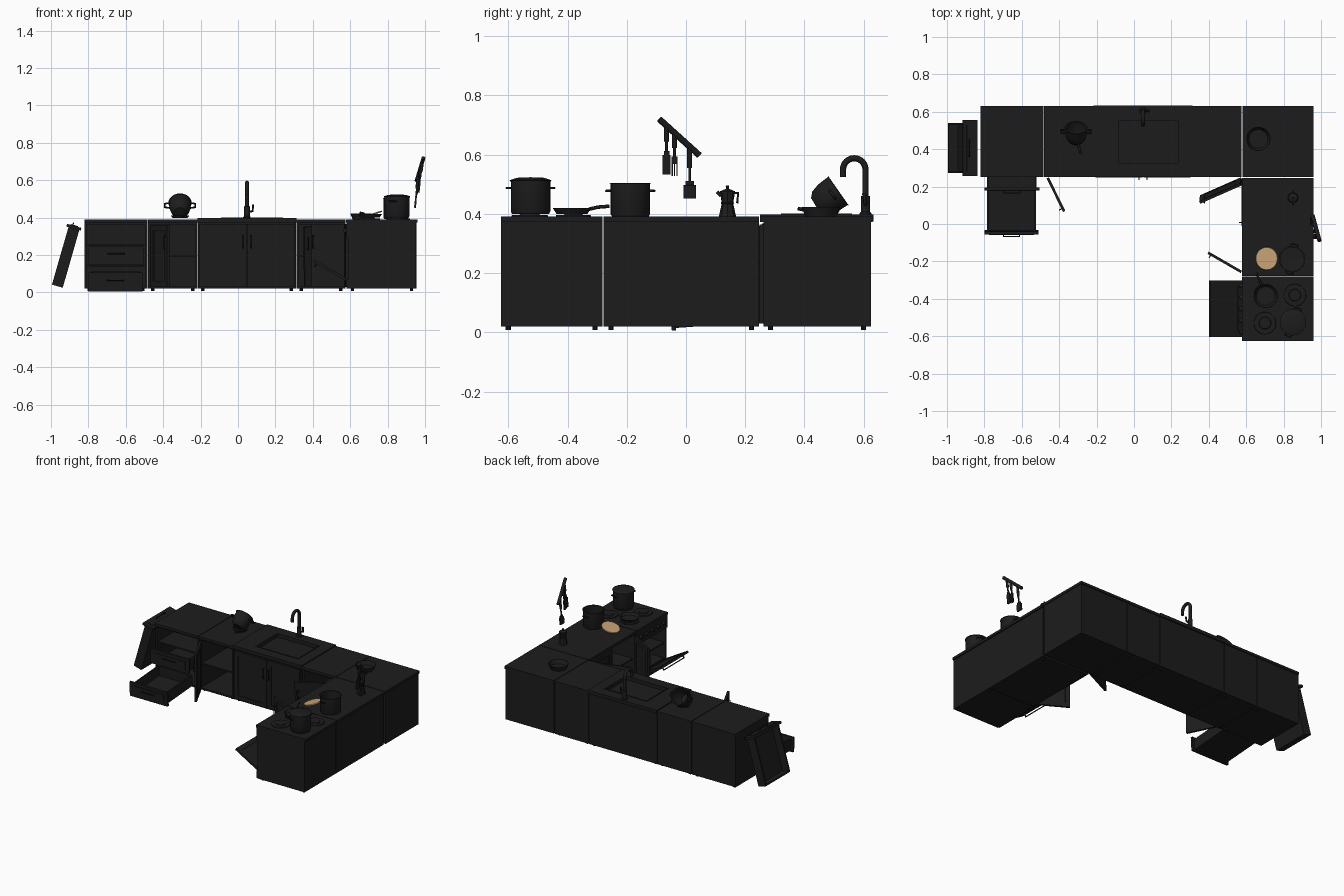
import bpy, bmesh, math
from mathutils import Matrix, Vector

if "Cube" in bpy.data.objects:
    bpy.data.objects.remove(bpy.data.objects["Cube"])

T = Matrix.Translation
def R(deg, ax): return Matrix.Rotation(math.radians(deg), 4, ax)
def mat(name, c):
    m = bpy.data.materials.new(name); m.diffuse_color = (*c, 1); return m
DARK = mat("dark", (0.012, 0.012, 0.012))
WOOD = mat("wood", (0.58, 0.36, 0.18))

def add(name, me, M=Matrix(), m=DARK):
    o = bpy.data.objects.new(name, me)
    bpy.context.collection.objects.link(o)
    o.matrix_world = M
    me.materials.clear(); me.materials.append(m)
    return o

def boxes(name, bs, M=Matrix()):
    """one object from boxes (x0,x1,y0,y1,z0,z1)"""
    bm = bmesh.new()
    for a, b, c, d, e, f in bs:
        bmesh.ops.create_cube(bm, size=1, matrix=T(((a+b)/2, (c+d)/2, (e+f)/2)) @ Matrix.Diagonal((b-a, d-c, f-e, 1)))
    me = bpy.data.meshes.new(name); bm.to_mesh(me); bm.free()
    return add(name, me, M)

def lathe(name, prof, M, m=DARK, n=28):
    bm = bmesh.new()
    vs = [bm.verts.new((r, 0, z)) for r, z in prof]
    es = [bm.edges.new(p) for p in zip(vs, vs[1:])]
    bmesh.ops.spin(bm, geom=vs + es, cent=(0, 0, 0), axis=(0, 0, 1), angle=2*math.pi, steps=n)
    bmesh.ops.remove_doubles(bm, verts=bm.verts, dist=1e-5)
    bmesh.ops.recalc_face_normals(bm, faces=bm.faces)
    for f in bm.faces: f.smooth = True
    for e in bm.edges:
        if len(e.link_faces) == 2 and e.calc_face_angle(0) > 0.6: e.smooth = False
    me = bpy.data.meshes.new(name); bm.to_mesh(me); bm.free()
    return add(name, me, M, m)

def tube(name, pts, r, M=Matrix()):
    cu = bpy.data.curves.new(name, 'CURVE'); cu.dimensions = '3D'
    cu.bevel_depth = r; cu.bevel_resolution = 2; cu.use_fill_caps = True
    s = cu.splines.new('POLY'); s.points.add(len(pts) - 1)
    for p, q in zip(s.points, pts): p.co = (*q, 1)
    o = bpy.data.objects.new(name, cu); bpy.context.collection.objects.link(o)
    dg = bpy.context.evaluated_depsgraph_get()
    me = bpy.data.meshes.new_from_object(o.evaluated_get(dg))
    bpy.data.objects.remove(o)
    return add(name, me, M)

# frames: local x along the run, -y is the front, y = 0 the counter edge
BACK = T((0, 0.25, 0))
SIDE = T((0.577, 0, 0)) @ R(-90, 'Z')

def carcass(name, x0, x1, M, shelves=()):
    x0 += .002; x1 -= .002; t = .012; y0, y1 = .012, .374
    bs = [(x0, x0+t, y0, y1, .02, .375), (x1-t, x1, y0, y1, .02, .375),
          (x0, x1, y1-t, y1, .02, .375), (x0, x1, y0, y1, .02, .02+t), (x0, x1, y0, y1, .363, .375)]
    bs += [(x0, x1, y0+.01, y1, z, z+.01) for z in shelves]
    boxes(name, bs, M)
    for i, x in enumerate((x0+.025, x1-.025)):
        for j, y in enumerate((.035, .35)):
            lathe(f"{name}_foot_{i}{j}", [(0, .008), (.009, .008), (.009, .022), (0, .022)], M @ T((x, y, 0)), n=10)

def counter(name, x0, x1, M, y0=0, y1=.38):
    boxes(name, [(x0+.002, x1-.002, y0, y1, .373, .391)], M)

def door(name, w, h, M, handle='R'):
    """framed door, local x 0..w, z 0..h, handle on one side"""
    t, f = .014, .03
    hx = w-.018 if handle == 'R' else .018
    boxes(name, [(0, f, -t, 0, 0, h), (w-f, w, -t, 0, 0, h), (f, w-f, -t, 0, 0, f), (f, w-f, -t, 0, h-f, h),
                 (f, w-f, -t+.005, -.004, f, h-f)], M)
    if handle:
        tube(name + "_handle", [(hx, -t, h*.62), (hx, -t-.012, h*.62), (hx, -t-.012, h*.82), (hx, -t, h*.82)], .003, M)

def drawer(name, w, h, d, M):
    t, g = .01, .015
    boxes(name, [(0, w, 0, .015, 0, h), (g, g+t, .01, d, .008, h*.85), (w-g-t, w-g, .01, d, .008, h*.85),
                 (g, w-g, d-t, d, .008, h*.85), (g, w-g, .01, d, .008, .016), (.025, w-.025, -.004, 0, .02, h-.02)], M)
    tube(name + "_handle", [(w*.35, 0, h*.6), (w*.35, -.014, h*.6), (w*.65, -.014, h*.6), (w*.65, 0, h*.6)], .003, M)

# drawer unit, with one drawer taken out and leaning on its end
carcass("drawer_unit", -.822, -.482, BACK, (.135, .25))
counter("drawer_counter", -.822, -.482, BACK)
drawer("middle_drawer", .295, .1, .3, BACK @ T((-.8, -.07, .147)))
drawer("bottom_drawer", .29, .1, .3, BACK @ T((-.8, -.298, .006)) @ R(4, 'X'))
a = math.radians(16)
lean = Matrix(((0, -math.sin(a), -math.cos(a), -.837), (1, 0, 0, .257), (0, -math.cos(a), math.sin(a), .345), (0, 0, 0, 1)))
drawer("leaning_drawer", .298, .08, .335, lean)

# open cupboard left of the sink
carcass("left_cupboard", -.482, -.215, BACK, (.19,))
counter("left_counter", -.482, -.215, BACK)
door("left_cupboard_door", .2, .33, BACK @ T((-.455, 0, .03)) @ R(-64, 'Z'))

# sink unit
carcass("sink_unit", -.215, .312, BACK)
for s, x in (('R', -.205), ('L', .051)):
    door("sink_door_" + s, .25, .335, BACK @ T((x, .012, .03)), s)
X0, X1, Y0, Y1 = -.09, .24, .07, .31
boxes("sink_top", [(-.217, X0, 0, .383, .375, .398), (X1, .314, 0, .383, .375, .398),
                   (X0, X1, 0, Y0, .375, .398), (X0, X1, Y1, .383, .375, .398)], BACK)
boxes("sink_basin", [(X0, X0+.006, Y0, Y1, .27, .401), (X1-.006, X1, Y0, Y1, .27, .401),
                     (X0, X1, Y0, Y0+.006, .27, .401), (X0, X1, Y1-.006, Y1, .27, .401), (X0, X1, Y0, Y1, .265, .272)], BACK)
lathe("sink_drain", [(0, .274), (.018, .274), (.022, .271)], T((.075, .44, 0)))

# faucet
arc = [(.048, .568 + .038*math.cos(t), .55 + .038*math.sin(t)) for t in [math.pi*i/12 for i in range(13)]]
tube("faucet_spout", [(.048, .606, .39)] + arc + [(.048, .53, .525)], .0105)
lathe("faucet_base", [(0, .39), (.02, .39), (.02, .403), (.015, .408), (.015, .46), (0, .465)], T((.048, .606, 0)))
tube("faucet_lever", [(.055, .606, .43), (.078, .606, .435), (.08, .6, .47)], .006)

# cupboard right of the sink, its door hanging crooked
carcass("right_cupboard", .312, .577, BACK, (.19,))
counter("right_counter", .312, .577, BACK)
door("hanging_door", .24, .32, BACK @ T((.572, 0, .045)) @ R(24, 'Z') @ R(5, 'X') @ R(-3, 'Y') @ T((-.24, 0, 0)), 'L')

# corner unit
boxes("corner_unit", [(.58, .955, .012, .374, .02, .375)], BACK)
counter("corner_counter", .577, .962, BACK)

# side cupboard
carcass("side_cupboard", -.248, .28, SIDE, (.19,))
counter("side_counter", -.248, .28, SIDE, 0, .383)
door("side_door_closed", .25, .335, SIDE @ T((-.24, .012, .03)))
door("side_door_open", .205, .335, SIDE @ T((.25, 0, .03)) @ R(60, 'Z') @ T((-.205, 0, 0)), 'L')

# cooker
carcass("cooker", .28, .627, SIDE, (.28, .17, .06))
counter("hob", .28, .627, SIDE, 0, .383)
boxes("cooker_panels", [(.284, .623, .002, .014, .285, .373), (.284, .623, .002, .014, .022, .07)], SIDE)
for i in range(5):
    lathe(f"knob_{i}", [(0, 0), (.013, 0), (.011, .014), (0, .014)], SIDE @ T((.33+i*.062, .002, .33)) @ R(90, 'X'), n=14)
oven = SIDE @ T((.302, .005, .075)) @ R(60, 'X')
door("oven_door", .303, .2, oven, None)
tube("oven_handle", [(.04, -.01, .18), (.04, -.03, .18), (.263, -.03, .18), (.263, -.01, .18)], .005, oven)
for i, (x, y) in enumerate([(.7, -.38), (.86, -.38), (.7, -.53), (.85, -.525)]):
    lathe(f"burner_{i}", [(0, .4), (.03, .4), (.033, .396), (.058, .396), (.06, .39)], T((x, y, 0)))

# cooking pots
def pot(name, r, h, M, lid=False):
    w = .004
    prof = [(0, 0), (r*.93, 0), (r, .008), (r, h), (r+w, h+.002), (r-w, h+.002), (r-w, .01), (0, .008)]
    lathe(name, prof, M)
    for s in (-1, 1):
        tube(f"{name}_handle_{s}", [(s*(r-.002), -.02, h*.78), (s*(r+.013), -.016, h*.78), (s*(r+.013), .016, h*.78), (s*(r-.002), .02, h*.78)], .004, M)
    if lid:
        lathe(name + "_lid", [(0, h+.012), (r*.7, h+.01), (r+.003, h+.002), (r+.003, h-.003), (0, h-.003)], M)
pot("tall_pot", .067, .112, T((.85, -.525, .4)) @ R(70, 'Z'), True)
pot("low_pot", .067, .11, T((.845, -.188, .392)) @ R(80, 'Z'))

def pan(name, r, h, M, length=.1):
    lathe(name, [(0, 0), (r*.8, 0), (r, h), (r-.003, h), (r*.77, .004), (0, .004)], M)
    if length:
        tube(name + "_handle", [(r-.003, 0, h-.004), (r+.03, 0, h+.003), (r+length, 0, h+.006)], .006, M)
pan("frying_pan", .065, .02, T((.705, -.385, .4)) @ R(112, 'Z'), .07)
pan("shallow_bowl", .065, .032, T((.665, .455, .391)), 0)

# tipped bowl-shaped pot beside the sink
tip = T((-.31, .462, .442)) @ R(-55, 'X')
lathe("tipped_pot", [(0, -.028), (.032, -.026), (.048, -.01), (.056, .02), (.058, .062), (.062, .064), (.054, .064), (.052, .02), (.03, -.02), (0, -.022)], tip)
for s in (-1, 1):
    tube(f"tipped_pot_handle_{s}", [(s*.055, -.016, .04), (s*.082, -.012, .04), (s*.082, .012, .04), (s*.055, .016, .04)], .005, tip)
pan("small_pan", .05, .014, T((-.31, .47, .398)) @ R(-75, 'Z'), .045)

# wooden board leaning on the low pot
lathe("round_board", [(0, -.004), (.06, -.004), (.062, 0), (.06, .004), (0, .004)], T((.71, -.185, .416)) @ R(-17, 'Y'), WOOD)

# coffee maker, eight-sided
mk = T((.85, .14, .391))
lathe("coffee_maker", [(0, 0), (.029, 0), (.02, .042), (.023, .046), (.02, .05), (.026, .085), (.005, .094), (.006, .104), (0, .106)], mk, n=8)
tube("coffee_maker_handle", [(0, .022, .08), (0, .036, .08), (0, .033, .045)], .004, mk)
tube("coffee_maker_spout", [(0, -.022, .07), (0, -.036, .084)], .006, mk)

# utensil rail, slipped to a slant
A, B = Vector((.992, -.09, .72)), Vector((.955, .045, .598))
tube("utensil_rail", [A, B], .011)
for i, (t, hl, w, l) in enumerate([(.18, .09, .028, .075), (.38, .085, .018, .06), (.76, .12, .042, .055)]):
    p = A.lerp(B, t); q = p + Vector((-.012, 0, -hl))
    tube(f"utensil_grip_{i}", [p, p.lerp(q, .6)], .0085)
    tube(f"utensil_stem_{i}", [p.lerp(q, .5), q], .005)
    if i == 1:
        bs = [(-.003, .003, y-.002, y+.002, -l, 0) for y in (-.008, 0, .008)] + [(-.003, .003, -.01, .01, -.02, .005)]
    else:
        bs = [(-.005, .005, -w/2, w/2, -l, -.01), (-.004, .004, -w/3, w/3, -.012, .004)]
    boxes(f"utensil_head_{i}", bs, T(q) @ R(6, 'Y'))

for m in bpy.data.materials:
    if m.users and not m.is_grease_pencil:
        m.use_nodes = True
        m.node_tree.nodes["Principled BSDF"].inputs["Base Color"].default_value = m.diffuse_color
